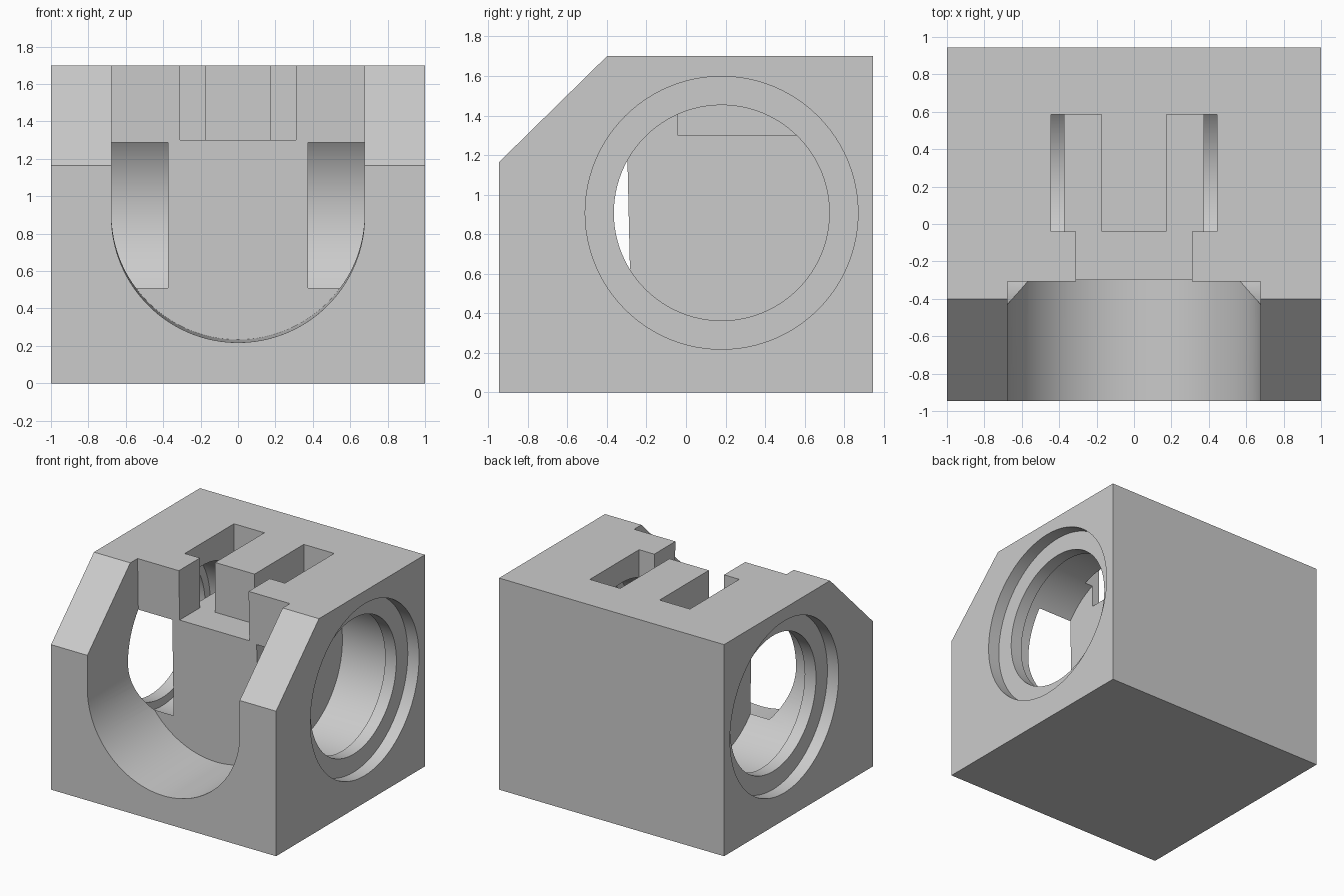
import bpy, bmesh, math
from mathutils import Matrix, Vector

cube = bpy.data.objects.get("Cube")
if cube:
    bpy.data.objects.remove(cube, do_unlink=True)

grey = bpy.data.materials.new("plain grey")
grey.use_nodes = True
colour = (0.6, 0.6, 0.6, 1)
grey.diffuse_color = colour
grey.node_tree.nodes["Principled BSDF"].inputs["Base Color"].default_value = colour


def make_object(name, bm):
    bmesh.ops.recalc_face_normals(bm, faces=bm.faces)
    mesh = bpy.data.meshes.new(name)
    bm.to_mesh(mesh)
    bm.free()
    mesh.materials.append(grey)
    obj = bpy.data.objects.new(name, mesh)
    bpy.context.collection.objects.link(obj)
    return obj


def prism(name, points, sweep):
    """Extrude a closed outline along a vector."""
    bm = bmesh.new()
    face = bm.faces.new([bm.verts.new(p) for p in points])
    result = bmesh.ops.extrude_face_region(bm, geom=[face], use_keep_orig=True)
    moved = [v for v in result["geom"] if isinstance(v, bmesh.types.BMVert)]
    bmesh.ops.translate(bm, verts=moved, vec=Vector(sweep))
    return make_object(name, bm)


def bore(name, radius, x0, x1):
    """Cylinder along x on the side bore axis."""
    bm = bmesh.new()
    place = Matrix.Translation(((x0 + x1) / 2, 0.18, 0.908)) @ Matrix.Rotation(math.pi / 2, 4, 'Y')
    bmesh.ops.create_cone(bm, cap_ends=True, segments=96, radius1=radius, radius2=radius,
                          depth=abs(x1 - x0), matrix=place)
    return make_object(name, bm)


def cut(target, cutter):
    cutter.hide_render = True
    mod = target.modifiers.new(cutter.name, 'BOOLEAN')
    mod.operation, mod.solver, mod.object = 'DIFFERENCE', 'EXACT', cutter
    bpy.context.view_layer.objects.active = target
    bpy.ops.object.modifier_apply(modifier=mod.name)
    bpy.data.objects.remove(cutter, do_unlink=True)


# Block with a sloped upper front edge
half, top = 0.945, 1.7
outline = [(-half, 0), (half, 0), (half, top), (-0.4, top), (-half, 1.165)]
body = prism("housing_block", [(-1, y, z) for y, z in outline], (2, 0, 0))

# U-shaped front pocket, leaning back very slightly
r = 0.677
arc = [math.pi + math.pi * i / 64 for i in range(65)]
u_shape = [(r * math.cos(a), 0, r * math.sin(a)) for a in arc] + [(r, 0, 1.2), (-r, 0, 1.2)]
pocket = prism("front_pocket_cutter", u_shape, (0, -1, 0))
pocket.data.transform(Matrix.Translation((0, -0.29, 0.91)) @ Matrix.Rotation(math.radians(1.3), 4, 'X'))
cut(body, pocket)

# Stepped bores in both sides: counterbore, narrow lip, wide chamber
for side in (-1, 1):
    for name, radius, x0, x1 in (("counterbore", 0.69, 0.9, 1.1),
                                 ("lip_hole", 0.545, 0.7, 1.1),
                                 ("chamber", 0.61, 0.375, 0.8)):
        cut(body, bore(name, radius, side * x0, side * x1))

# Top recess: front notch opening into two rear slots
right = [(0.31, -0.5), (0.31, -0.04), (0.445, -0.04), (0.445, 0.585), (0.175, 0.585), (0.175, -0.04)]
plan = right + [(-x, y) for x, y in reversed(right)]
cut(body, prism("top_slot_cutter", [(x, y, 1.3) for x, y in plan], (0, 0, 0.6)))

# Smooth curved walls, crisp edges
bpy.ops.object.select_all(action='DESELECT')
body.select_set(True)
bpy.context.view_layer.objects.active = body
bpy.ops.object.shade_smooth_by_angle(angle=math.radians(30))
